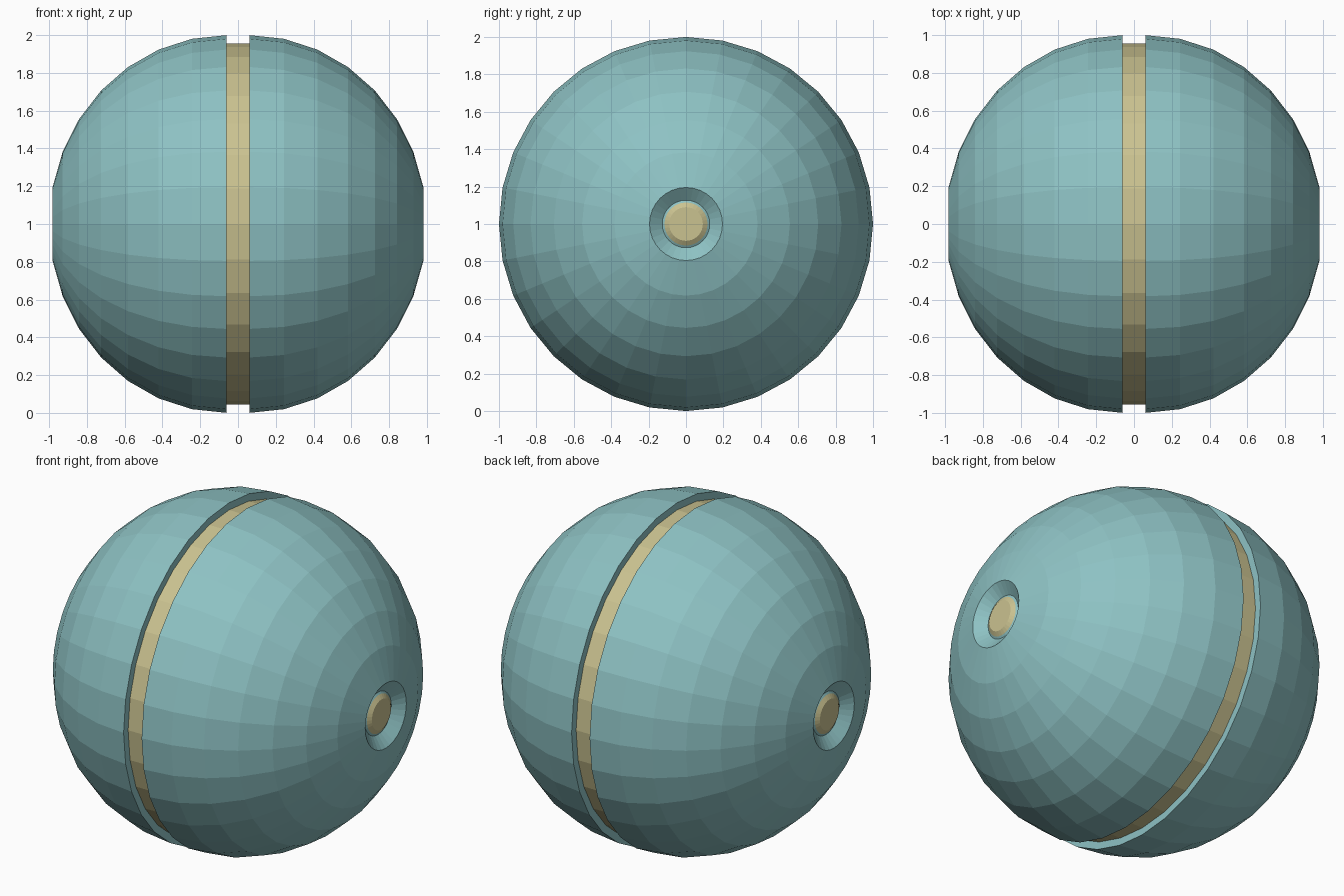
import bpy, bmesh
from math import sin, cos, pi

if "Cube" in bpy.data.objects:
    bpy.data.objects.remove(bpy.data.objects["Cube"])

SIDES = 32
STEP = 2 * pi / SIDES


def material(name, rgb):
    m = bpy.data.materials.new(name)
    m.diffuse_color = (*rgb, 1)
    m.use_nodes = True
    m.node_tree.nodes["Principled BSDF"].inputs["Base Color"].default_value = m.diffuse_color
    return m


teal = material("teal", (0.27, 0.54, 0.55))
gold = material("gold", (0.59, 0.54, 0.28))


def lathe(name, profile, mat, side=1):
    """Closed flat-shaded solid: (x, radius) profile turned about the x axis."""
    bm = bmesh.new()
    rings = [[bm.verts.new((side * x, r * cos(k * STEP), 1 + r * sin(k * STEP)))
              for k in range(SIDES)] for x, r in profile]
    for a, b in zip(rings, rings[1:]):
        for k in range(SIDES):
            n = (k + 1) % SIDES
            bm.faces.new((a[k], a[n], b[n], b[k]))
    bm.faces.new(rings[0])
    bm.faces.new(rings[-1])
    bmesh.ops.recalc_face_normals(bm, faces=bm.faces)
    mesh = bpy.data.meshes.new(name)
    bm.to_mesh(mesh)
    bm.free()
    mesh.materials.append(mat)
    obj = bpy.data.objects.new(name, mesh)
    bpy.context.collection.objects.link(obj)
    return obj


# Hemisphere rings, ending in a countersunk hole with a small raised collar
dome = [(0.06 + 0.94 * sin(i * STEP), cos(i * STEP)) for i in range(8)]
dome += [(0.93, 0.127), (0.937, 0.115)]

# Button seated in the hole, with a chamfered rim
button = [(0.92, 0.115), (0.937, 0.115), (0.953, 0.09)]

for label, side in (("right", 1), ("left", -1)):
    lathe(label + "_shell", dome, teal, side)
    lathe(label + "_button", button, gold, side)

# Core band showing in the groove between the shells
lathe("core_band", [(-0.06, 0.957), (0.06, 0.957)], gold)
